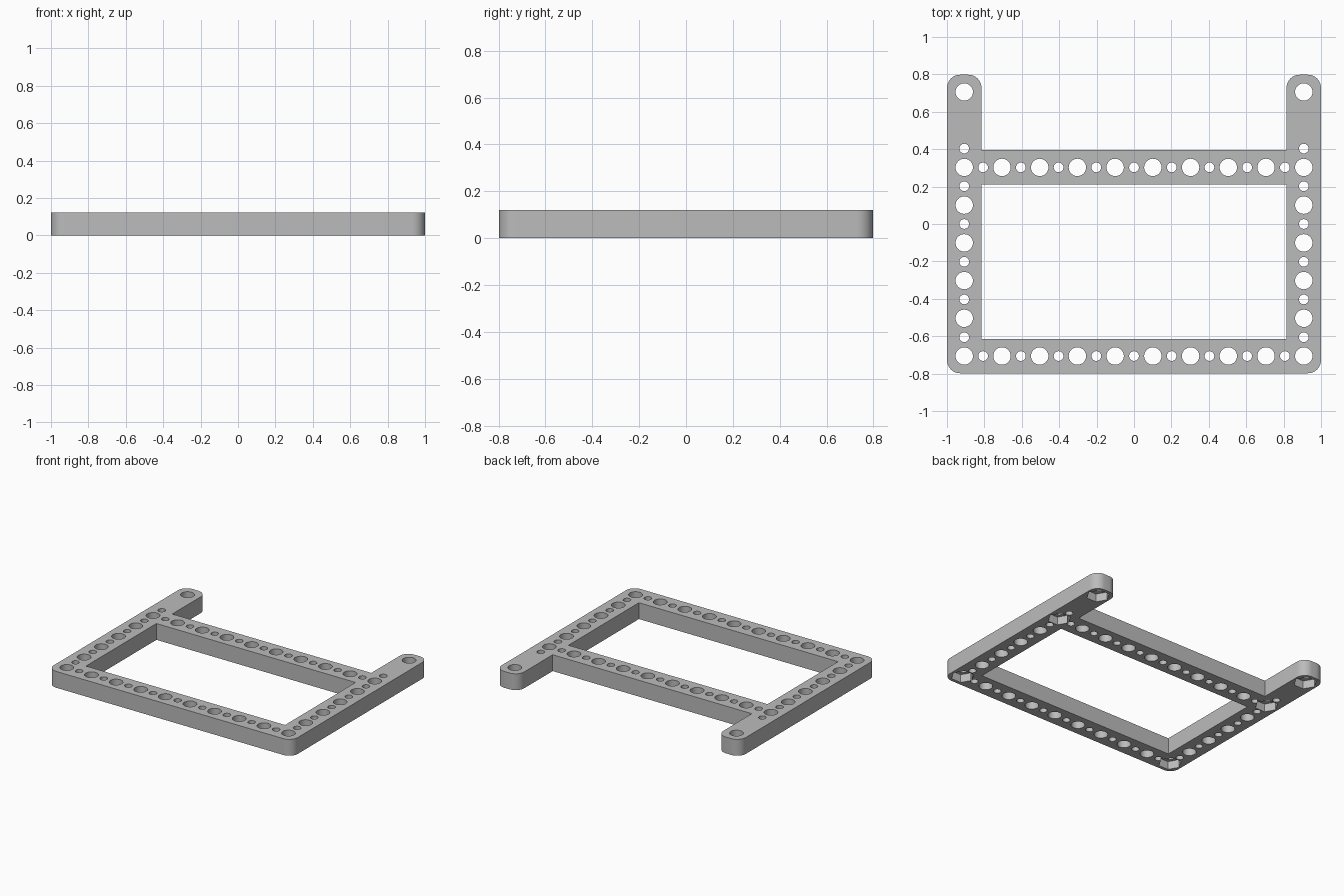
import bpy, bmesh, math

if "Cube" in bpy.data.objects:
    bpy.data.objects.remove(bpy.data.objects["Cube"], do_unlink=True)

PITCH, BAR, HEIGHT, CORNER = 0.2017, 0.1843, 0.121, 0.07
X = 4.5 * PITCH            # hole column position
Y = 3.5 * PITCH            # first and last hole row
HALF = BAR / 2
BACK_ROW = Y - 2 * PITCH   # rear crossbar centre line

grey = bpy.data.materials.new("plain grey")
grey.use_nodes = True
colour = (0.5, 0.5, 0.5, 1)
grey.diffuse_color = colour
grey.node_tree.nodes["Principled BSDF"].inputs["Base Color"].default_value = colour


def new_object(name, bm):
    bmesh.ops.recalc_face_normals(bm, faces=bm.faces)
    mesh = bpy.data.meshes.new(name)
    bm.to_mesh(mesh)
    bm.free()
    mesh.materials.append(grey)
    obj = bpy.data.objects.new(name, mesh)
    bpy.context.collection.objects.link(obj)
    return obj


def add_prism(bm, points, z0, z1):
    face = bm.faces.new([bm.verts.new((x, y, z0)) for x, y in points])
    top = bmesh.ops.extrude_face_region(bm, geom=[face])["geom"]
    bmesh.ops.translate(bm, verts=[v for v in top if isinstance(v, bmesh.types.BMVert)],
                        vec=(0, 0, z1 - z0))


def circle(x, y, r, sides):
    return [(x + r * math.cos(math.tau * i / sides), y + r * math.sin(math.tau * i / sides))
            for i in range(sides)]


def rounded(x, y, start, steps=8):
    # Quarter arc around a corner centre
    return [(x + CORNER * math.cos(math.radians(start + 90 * i / steps)),
             y + CORNER * math.sin(math.radians(start + 90 * i / steps)))
            for i in range(steps + 1)]


def cut(target, name, prisms, z0, z1):
    bm = bmesh.new()
    for points in prisms:
        add_prism(bm, points, z0, z1)
    cutter = new_object(name, bm)
    cutter.hide_render = True
    mod = target.modifiers.new(name, "BOOLEAN")
    mod.operation, mod.solver, mod.object = "DIFFERENCE", "EXACT", cutter
    bpy.context.view_layer.objects.active = target
    bpy.ops.object.modifier_apply(modifier=name)
    bpy.data.objects.remove(cutter, do_unlink=True)


# Frame outline: rounded front corners and two rear arms
out_x, out_y, in_x = X + HALF, Y + HALF, X - HALF
cx, cy = out_x - CORNER, out_y - CORNER
right_half = (rounded(cx, -cy, 270) + rounded(cx, cy, 0)
              + rounded(in_x + CORNER, cy, 90)
              + [(in_x, BACK_ROW + HALF)])
# The arm is narrower than two corner radii plus its flat end
outline = right_half + [(-x, y) for x, y in reversed(right_half)]
bm = bmesh.new()
add_prism(bm, outline, 0, HEIGHT)
frame = new_object("frame", bm)

# Rectangular window
y0, y1 = -Y + HALF, BACK_ROW - HALF
cut(frame, "window_cutter", [[(-in_x, y0), (in_x, y0), (in_x, y1), (-in_x, y1)]],
    -0.1, HEIGHT + 0.1)

# Large and small through holes along rows and columns
large, small = set(), set()
for row in (0, 5):
    large |= {(k, row) for k in range(10)}
    small |= {(k + 0.5, row) for k in range(9)}
for col in (0, 9):
    large |= {(col, k) for k in (0, 1, 2, 3, 4, 5, 7)}
    small |= {(col, k + 0.5) for k in range(6)}
holes = [circle(k * PITCH - X, j * PITCH - Y, r, n)
         for group, r, n in ((large, 0.0465, 32), (small, 0.026, 24))
         for k, j in sorted(group)]
cut(frame, "hole_cutter", holes, -0.1, HEIGHT + 0.1)

# Hexagonal nut pockets underneath
pockets = [circle(s * X, y, 0.079, 6) for s in (-1, 1) for y in (-Y, BACK_ROW, Y)]
cut(frame, "pocket_cutter", pockets, -0.1, 0.06)

frame.select_set(True)
bpy.context.view_layer.objects.active = frame
bpy.ops.object.shade_smooth_by_angle(angle=math.radians(30))
